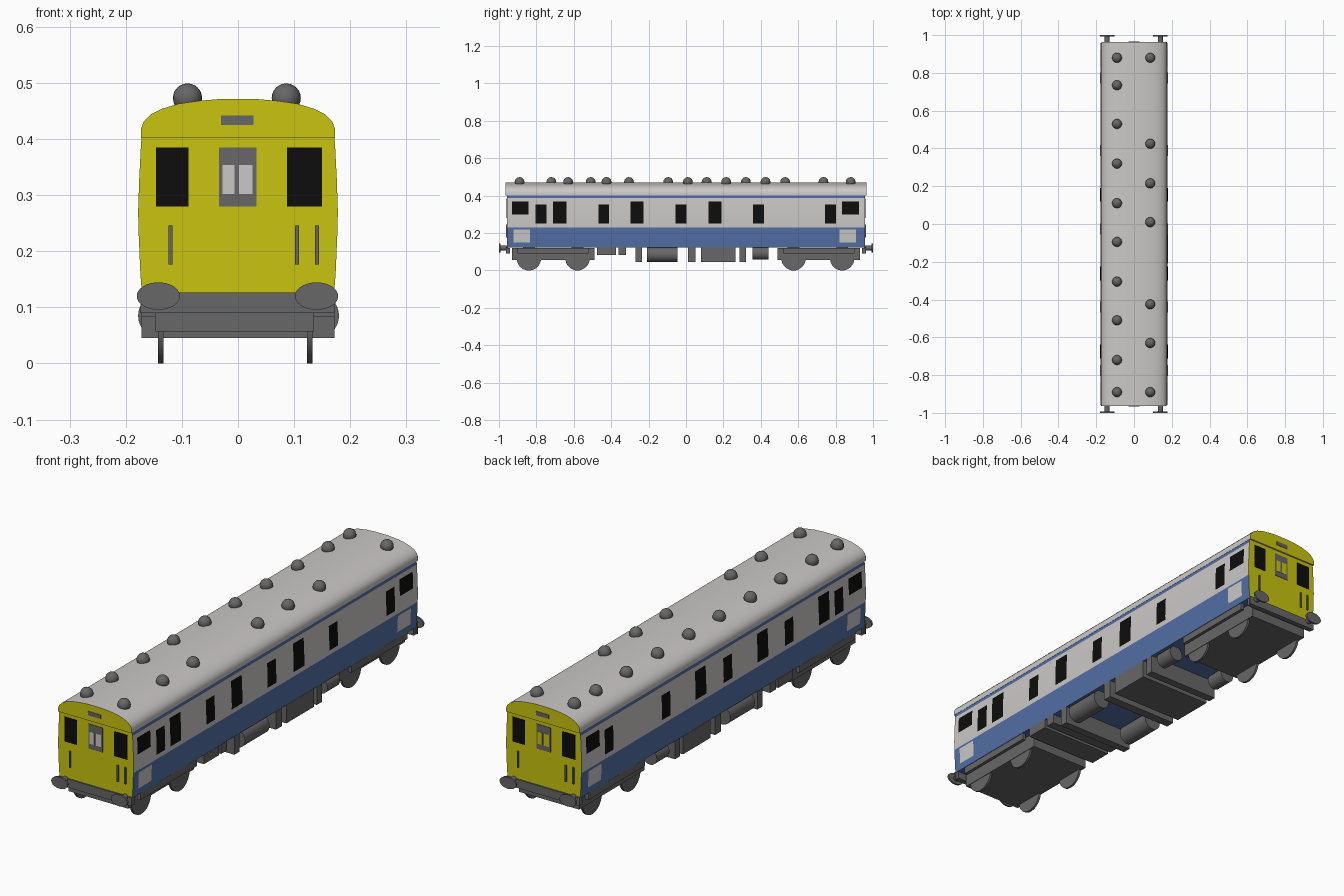
import bpy, bmesh, math
from mathutils import Matrix

if "Cube" in bpy.data.objects:
    bpy.data.objects.remove(bpy.data.objects["Cube"])


def material(name, rgb):
    m = bpy.data.materials.new(name)
    m.diffuse_color = (*rgb, 1)
    m.use_nodes = True
    m.node_tree.nodes["Principled BSDF"].inputs["Base Color"].default_value = m.diffuse_color
    return m


WHITE = material("pale_grey", (0.60, 0.58, 0.57))
BLUE = material("blue", (0.085, 0.16, 0.38))
YELLOW = material("yellow", (0.58, 0.55, 0.005))
GREY = material("dark_grey", (0.135, 0.135, 0.135))
BLACK = material("black", (0.004, 0.004, 0.004))

# Half cross-sections (x, z): gently bowed walls and an arched roof
WALL = [(0.171, 0.122), (0.174, 0.16), (0.177, 0.23), (0.178, 0.27),
        (0.176, 0.33), (0.173, 0.388), (0.172, 0.402)]
ROOF = [(0.173, 0.402), (0.173, 0.418), (0.168, 0.431), (0.155, 0.444), (0.135, 0.454),
        (0.105, 0.463), (0.07, 0.468), (0.035, 0.471)]
BODY_Y, ROOF_Y = 0.957, 0.964


def make(name, bm, mats, smooth=False):
    me = bpy.data.meshes.new(name)
    bm.to_mesh(me)
    bm.free()
    ob = bpy.data.objects.new(name, me)
    bpy.context.collection.objects.link(ob)
    for m in mats:
        me.materials.append(m)
    if smooth:
        bpy.context.view_layer.objects.active = ob
        ob.select_set(True)
        bpy.ops.object.shade_smooth_by_angle(angle=math.radians(35))
        ob.select_set(False)
    return ob


def box(name, x0, x1, y0, y1, z0, z1, mat=GREY):
    bm = bmesh.new()
    bmesh.ops.create_cube(bm, size=1)
    for v in bm.verts:
        v.co.x = (x0 + x1) / 2 + v.co.x * (x1 - x0)
        v.co.y = (y0 + y1) / 2 + v.co.y * (y1 - y0)
        v.co.z = (z0 + z1) / 2 + v.co.z * (z1 - z0)
    return make(name, bm, [mat])


def cylinder(name, loc, r, depth, axis, sx=1.0, segs=32):
    """Cylinder lying along x or y; sx widens it sideways."""
    bm = bmesh.new()
    rot = Matrix.Rotation(math.pi / 2, 4, 'Y' if axis == 'x' else 'X')
    mat = Matrix.Translation(loc) @ Matrix.Diagonal((sx, 1, 1, 1)) @ rot
    bmesh.ops.create_cone(bm, cap_ends=True, segments=segs, radius1=r, radius2=r,
                          depth=depth, matrix=mat)
    return make(name, bm, [GREY], True)


def extrude_section(name, half, length, mats, rule):
    """Mirror a half section, run it along y, colour faces by a rule."""
    pts = half + [(-x, z) for x, z in reversed(half)]
    bm = bmesh.new()
    ends = [[bm.verts.new((x, y, z)) for x, z in pts] for y in (-length, length)]
    for i in range(len(pts)):
        j = (i + 1) % len(pts)
        bm.faces.new((ends[0][i], ends[0][j], ends[1][j], ends[1][i]))
    for e in ends:
        bm.faces.new(e)
    bmesh.ops.recalc_face_normals(bm, faces=bm.faces)
    for f in bm.faces:
        f.material_index = rule(f.normal, f.calc_center_median().z)
    return make(name, bm, mats, True)


def wall_colour(n, z):
    if abs(n.y) > 0.9:
        return 2
    return 1 if z < 0.23 or 0.388 < z < 0.4019 else 0


extrude_section("body_shell", WALL, BODY_Y, [WHITE, BLUE, YELLOW], wall_colour)
extrude_section("roof", ROOF, ROOF_Y, [WHITE, YELLOW],
                lambda n, z: 1 if abs(n.y) > 0.9 else 0)


def wall_x(z):
    for (xa, za), (xb, zb) in zip(WALL, WALL[1:]):
        if za <= z <= zb:
            return xa + (xb - xa) * (z - za) / (zb - za)


def side_plate(name, y0, y1, z0, z1, mat):
    """Thin plate following the bowed wall, on both sides."""
    zs = [z0] + [z for _, z in WALL if z0 < z < z1] + [z1]
    for s, side in ((1, "right"), (-1, "left")):
        bm = bmesh.new()
        rows = [[bm.verts.new((s * (wall_x(z) + 0.0015), y, z)) for y in (y0, y1)] for z in zs]
        for a, b in zip(rows, rows[1:]):
            q = (a[0], a[1], b[1], b[0])
            bm.faces.new(q if s > 0 else q[::-1])
        make(f"{side}_{name}", bm, [mat])


# Side windows: cab, door and large windows
for y0, y1 in ((-0.93, -0.842), (0.835, 0.925)):
    side_plate("cab_side_window", y0, y1, 0.30, 0.37, BLACK)
for y in (-0.775, -0.44, -0.027, 0.388, 0.772):
    side_plate("door_window", y - 0.029, y + 0.029, 0.25, 0.354, BLACK)
for y in (-0.675, -0.262, 0.155):
    side_plate("large_window", y - 0.036, y + 0.036, 0.25, 0.37, BLACK)
for y in (-0.878, 0.866):
    side_plate("side_panel", y - 0.044, y + 0.044, 0.15, 0.22, WHITE)


def end_plate(name, s, x0, x1, z0, z1, mat, base=BODY_Y, t=0.002):
    """Plate on an end wall; s=-1 front, s=1 back (turned half round)."""
    xs = sorted((-s * x0, -s * x1))
    ys = sorted((s * (base - 0.001), s * (base + t)))
    box(name, *xs, *ys, z0, z1, mat)


# End wall details and buffers at both ends
for s, end in ((-1, "front"), (1, "back")):
    end_plate(end + "_cab_window_a", s, -0.146, -0.088, 0.28, 0.385, BLACK)
    end_plate(end + "_cab_window_b", s, 0.087, 0.15, 0.28, 0.385, BLACK)
    end_plate(end + "_centre_panel", s, -0.034, 0.033, 0.28, 0.385, GREY)
    pane = WHITE if s < 0 else YELLOW
    end_plate(end + "_pane_a", s, -0.028, -0.006, 0.302, 0.354, pane, t=0.003)
    end_plate(end + "_pane_b", s, 0.002, 0.026, 0.302, 0.354, pane, t=0.003)
    end_plate(end + "_indicator", s, -0.03, 0.028, 0.425, 0.442, GREY, base=ROOF_Y)
    for x in (-0.12, 0.105, 0.141):
        end_plate(end + "_handrail", s, x - 0.0035, x + 0.0035, 0.176, 0.246, GREY, t=0.006)
    end_plate(end + "_buffer_beam", s, -0.174, 0.172, 0.09, 0.126, GREY, t=0.006)
    ys = sorted((s * 0.94, s * 0.958))
    box(end + "_beam_block", -0.17, 0.17, *ys, 0.09, 0.121)
    for x in (-0.142, 0.14):
        cylinder(end + "_buffer_shaft", (x, s * 0.972, 0.12), 0.013, 0.04, 'y', segs=16)
        cylinder(end + "_buffer_head", (x, s * 0.996, 0.12), 0.0245, 0.008, 'y', sx=1.57)

# Roof ventilators
for x, ys in ((-0.09, (0.88, 0.735, 0.53, 0.32, 0.11, -0.095, -0.305, -0.51, -0.72, -0.89)),
              (0.086, (0.88, 0.425, 0.215, 0.01, -0.425, -0.63, -0.89))):
    for y in ys:
        bm = bmesh.new()
        bmesh.ops.create_uvsphere(bm, u_segments=20, v_segments=12, radius=0.026,
                                  matrix=Matrix.Translation((x, y, 0.473)))
        make("roof_vent", bm, [GREY], True)

# Bogies with wheels and footboards
for y0, y1, axles in ((-0.93, -0.49, (-0.84, -0.58)), (0.49, 0.93, (0.575, 0.835))):
    box("bogie_frame", -0.147, 0.135, y0, y1, 0.057, 0.121)
    for x0 in (-0.17, 0.155):
        box("footboard", x0, x0 + 0.015, y0 + 0.03, y1 - 0.03, 0.092, 0.121)
    for y in axles:
        for x in (-0.138, 0.128):
            cylinder("wheel", (x, y, 0.065), 0.065, 0.01, 'x')

# Underfloor equipment
for name, y0, y1, z0 in (("battery_box", -0.475, -0.375, 0.083), ("small_box", -0.36, -0.32, 0.083),
                         ("cross_bar_a", -0.27, -0.235, 0.045), ("cross_bar_b", 0.01, 0.05, 0.045),
                         ("engine_box", 0.08, 0.265, 0.045), ("cross_bar_c", 0.285, 0.32, 0.045)):
    box(name, -0.172, 0.172, y0, y1, z0, 0.122)
for x in (-0.138, 0.14):
    cylinder("large_tank", (x, -0.127, 0.085), 0.04, 0.165, 'y')
    cylinder("small_tank", (x, 0.398, 0.092), 0.033, 0.085, 'y')
